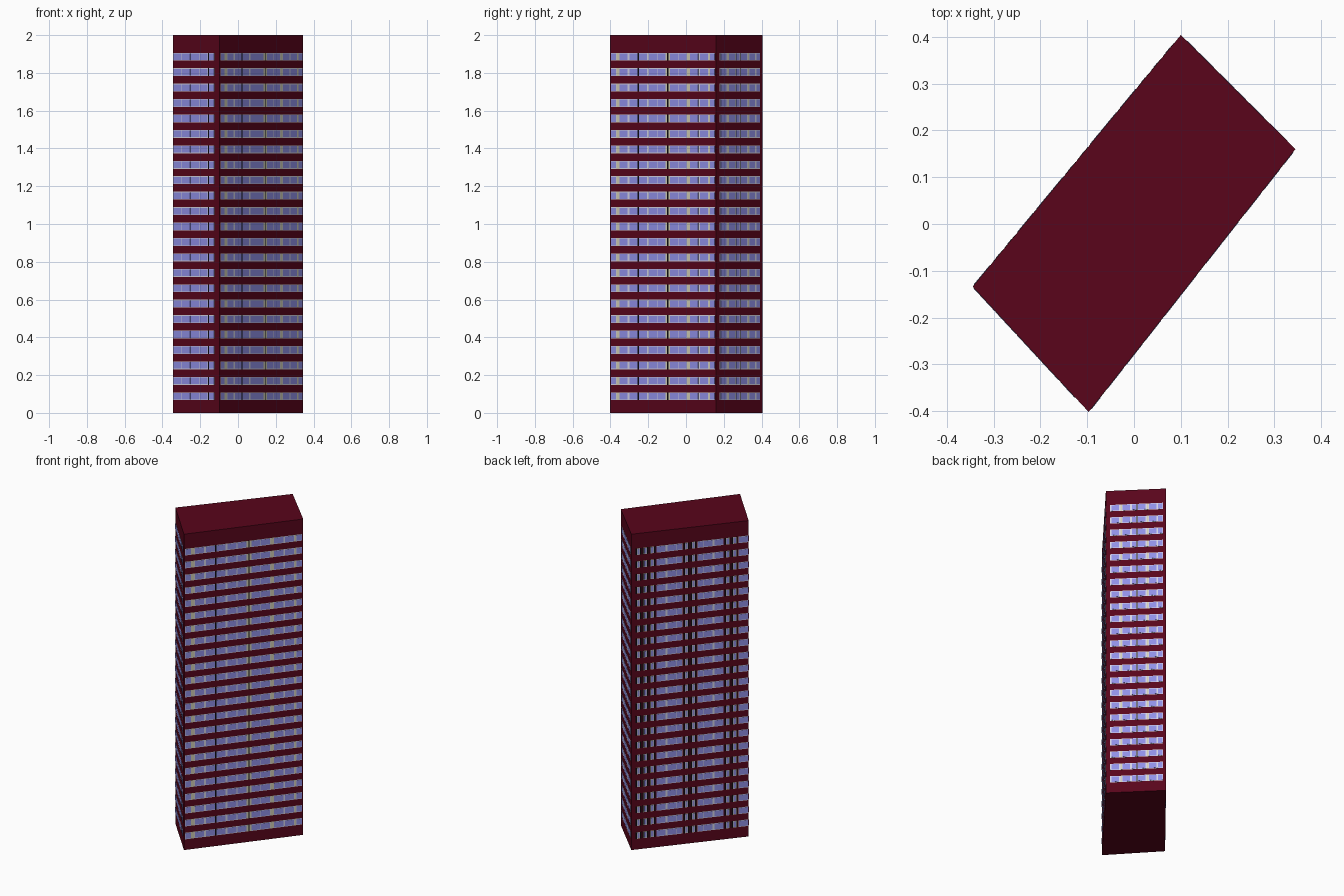
import bpy, bmesh
from mathutils import Vector

cube = bpy.data.objects.get("Cube")
if cube:
    bpy.data.objects.remove(cube, do_unlink=True)

HEIGHT = 2.0
ROWS, FIRST, PITCH = 23, 0.088, 0.0817
BAND = 0.042      # height of a window row
FRAME = 0.0035    # visible frame width


def material(name, rgb):
    m = bpy.data.materials.new(name)
    m.use_nodes = True
    m.diffuse_color = (*rgb, 1)
    m.node_tree.nodes["Principled BSDF"].inputs["Base Color"].default_value = (*rgb, 1)
    return m


WALL = material("maroon wall", (0.1, 0.0015, 0.011))
PALETTE = [material("blue glass", (0.28, 0.28, 0.8)),
           material("pale frame", (0.66, 0.66, 0.78)),
           material("cream frame", (0.64, 0.62, 0.46)),
           material("black gap", (0.003, 0.003, 0.004))]
GLASS, PALE, CREAM, BLACK = range(4)


def add_object(name, bm, mats):
    bmesh.ops.recalc_face_normals(bm, faces=bm.faces)
    mesh = bpy.data.meshes.new(name)
    bm.to_mesh(mesh)
    bm.free()
    for m in mats:
        mesh.materials.append(m)
    obj = bpy.data.objects.new(name, mesh)
    bpy.context.collection.objects.link(obj)


# Tower block: a skewed footprint, listed anticlockwise and extruded
A, B = Vector((-0.097, -0.402, 0)), Vector((0.345, 0.16, 0))
C, D = Vector((0.10, 0.404, 0)), Vector((-0.345, -0.134, 0))
bm = bmesh.new()
base = bm.faces.new([bm.verts.new(p) for p in (A, B, C, D)])
# keep the base face so the block is closed underneath
top = bmesh.ops.extrude_face_region(bm, geom=[base], use_keep_orig=True)["geom"]
bmesh.ops.translate(bm, vec=(0, 0, HEIGHT),
                    verts=[v for v in top if isinstance(v, bmesh.types.BMVert)])
add_object("tower_block", bm, [WALL])


def plate(bm, origin, along, out, u0, u1, z0, z1, depth, mat):
    """Thin plate standing on a wall face."""
    front = [bm.verts.new(origin + along * u + out * depth + Vector((0, 0, z)))
             for u, z in ((u0, z0), (u1, z0), (u1, z1), (u0, z1))]
    back = [bm.verts.new(v.co - out * 0.001) for v in front]
    faces = [bm.faces.new(front)]
    for i in range(4):
        j = (i + 1) % 4
        faces.append(bm.faces.new((front[i], back[i], back[j], front[j])))
    for f in faces:
        f.material_index = mat


# Cell kinds: relative width, backing colour, whether it holds glass
CELLS = {"b": (9, PALE, True),      # wide pane
         "p": (5.5, PALE, True),    # narrow pane in pale
         "n": (3.2, CREAM, True),   # slim pane in cream
         "w": (1.3, PALE, False),   # pale mullion
         "c": (1.6, CREAM, False),  # cream mullion
         "k": (1.2, BLACK, False),  # black gap
         "_": (1, None, False)}     # bare wall


def window_rows(name, p, q, start, end, pattern):
    along = (q - p).normalized()
    out = along.cross(Vector((0, 0, 1)))
    length = (q - p).length
    unit = length * (end - start) / sum(CELLS[c][0] for c in pattern)
    bm = bmesh.new()
    for row in range(ROWS):
        z0 = FIRST + row * PITCH - BAND / 2
        z1 = z0 + BAND
        u = length * start
        for c in pattern:
            width, backing, glazed = CELLS[c]
            u1 = u + width * unit
            if backing is not None:
                plate(bm, p, along, out, u, u1, z0, z1, 0.0007, backing)
            if glazed:
                side = FRAME * (0.9 if c == "n" else 0.5)
                plate(bm, p, along, out, u + side, u1 - side,
                      z0 + FRAME, z1 - FRAME, 0.0014, GLASS)
            u = u1
    add_object(name, bm, PALETTE)


window_rows("front_long_windows", A, B, 0.01, 0.99, "pccbwbkbwbbckcbbccbwbcp")
window_rows("back_short_windows", B, C, 0.07, 0.95, "wbwcbwpkbwcbwp")
window_rows("back_long_windows", C, D, 0.035, 0.995,
            "knk_knk_knk_bwbp_knk_knk_pbwb_knk_knk_b")
window_rows("front_short_windows", D, A, 0.01, 0.885, "bbbbkp")
